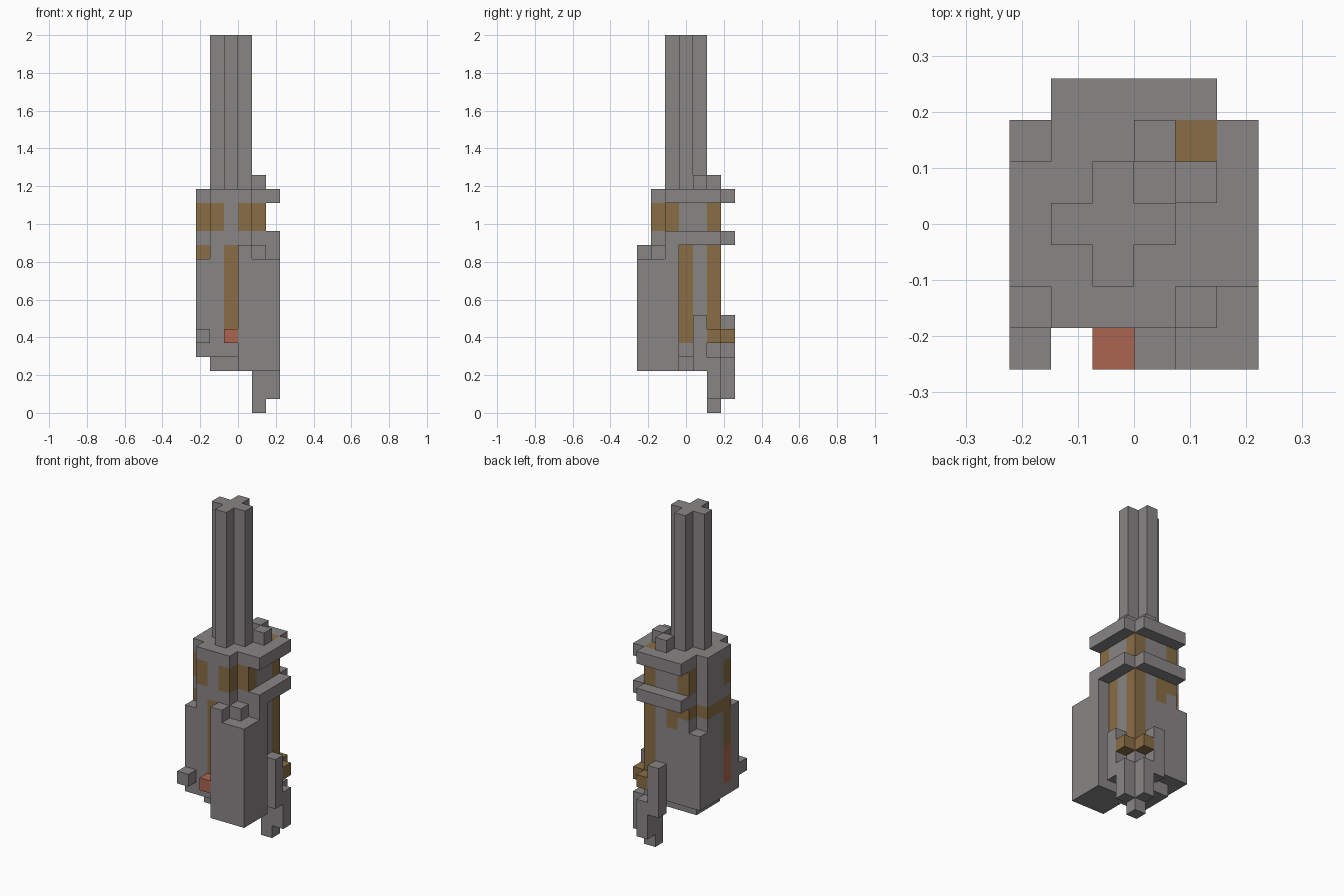
import bpy
import bmesh
from mathutils import Vector

UNIT = 2 / 27          # edge of one cube
HALF = 0.5

cube = bpy.data.objects.get("Cube")
if cube:
    bpy.data.objects.remove(cube, do_unlink=True)


def make_material(name, rgb):
    mat = bpy.data.materials.new(name)
    mat.use_nodes = True
    colour = (*rgb, 1)
    mat.diffuse_color = colour
    mat.node_tree.nodes["Principled BSDF"].inputs["Base Color"].default_value = colour
    return mat


GREY, BROWN, RED = range(3)
materials = [
    make_material("warm_grey", (0.25, 0.235, 0.235)),
    make_material("bronze_brown", (0.25, 0.155, 0.06)),
    make_material("rust_red", (0.41, 0.13, 0.08)),
]

cells = {}             # cube position -> (part, colour), measured from the barrel axis


def span(value):
    first, last = value if isinstance(value, tuple) else (value, value)
    return range(first, last + 1)


def fill(part, colour, xs, ys, zs, mirror=None):
    """Fill a block of cubes; mirror repeats it across a diagonal."""
    for x in span(xs):
        for y in span(ys):
            for z in span(zs):
                cells[x, y, z] = (part, colour)
                if mirror == "swap":
                    cells[y, x, z] = (part, colour)
                elif mirror == "cross":
                    cells[-y, -x, z] = (part, colour)


def clear(x, y, zs):
    for z in span(zs):
        cells.pop((x, y, z), None)


# Main housing with notched corners
fill("housing", GREY, (-2, 2), (-2, 2), (4, 15))
clear(-2, -2, (11, 15))
clear(-2, 2, (10, 15))
clear(2, -2, (11, 15))
fill("housing_base", GREY, (-1, 1), (-1, 1), 3)

# Barrel with a plus-shaped section
fill("barrel", GREY, (-1, 1), 0, (16, 26), "swap")

# Two collars and the sight lugs
for level in (12, 15):
    fill("collar", GREY, 3, (-1, 2), level, "swap")
fill("sight_lug", GREY, 2, 1, 16, "swap")

# Side magazine with a stepped top
fill("magazine", GREY, (1, 3), (-3, -1), (3, 10))
fill("magazine_top", GREY, 1, (-3, -2), 11, "cross")
fill("magazine_top", GREY, 2, -2, 11)

# Brown windows in the upper housing
fill("housing", BROWN, 1, -2, (13, 14), "cross")
fill("housing", BROWN, -1, -2, (13, 14), "swap")
fill("housing", BROWN, -1, 2, (13, 14), "swap")

# Brown strips and the spine
fill("housing", BROWN, 0, -2, (5, 11), "cross")
fill("housing", BROWN, -2, (-1, 1), 11)
fill("housing", BROWN, (-1, 0), 2, 11)
fill("housing", BROWN, 0, 2, 10, "swap")
fill("spine", BROWN, 2, 2, (5, 15))

# Side indicator strip
fill("housing", BROWN, -2, -1, (8, 10))
fill("housing", RED, -2, -1, (5, 7))

# Grip, foot, brown trigger catch and side guards
fill("grip", GREY, 2, 2, (0, 4))
fill("grip", GREY, 3, 2, (1, 3), "swap")
fill("catch", BROWN, 3, 2, 5, "swap")
fill("guard", GREY, 3, 1, (3, 6), "swap")

# Front buttons
fill("red_button", RED, 0, -3, 5)
fill("grey_button", GREY, -2, -3, 5)


def build(part):
    """Make one mesh from the exposed cube faces of a part."""
    bm = bmesh.new()
    for cell, (owner, colour) in cells.items():
        if owner != part:
            continue
        centre = Vector(cell) + Vector((-HALF, 0, HALF))
        for axis in range(3):
            for sign in (-1, 1):
                normal = Vector((0, 0, 0))
                normal[axis] = sign
                beside = tuple(c + int(n) for c, n in zip(cell, normal))
                if beside in cells:
                    continue
                u = Vector((0, 0, 0))
                u[(axis + 1) % 3] = HALF
                v = normal.cross(u)
                middle = centre + normal * HALF
                corners = (middle - u - v, middle + u - v, middle + u + v, middle - u + v)
                face = bm.faces.new([bm.verts.new(c * UNIT) for c in corners])
                face.material_index = colour
    bmesh.ops.remove_doubles(bm, verts=bm.verts, dist=UNIT / 100)
    mesh = bpy.data.meshes.new(part)
    bm.to_mesh(mesh)
    bm.free()
    for mat in materials:
        mesh.materials.append(mat)
    bpy.context.collection.objects.link(bpy.data.objects.new(part, mesh))


for part in sorted({owner for owner, _ in cells.values()}):
    build(part)
